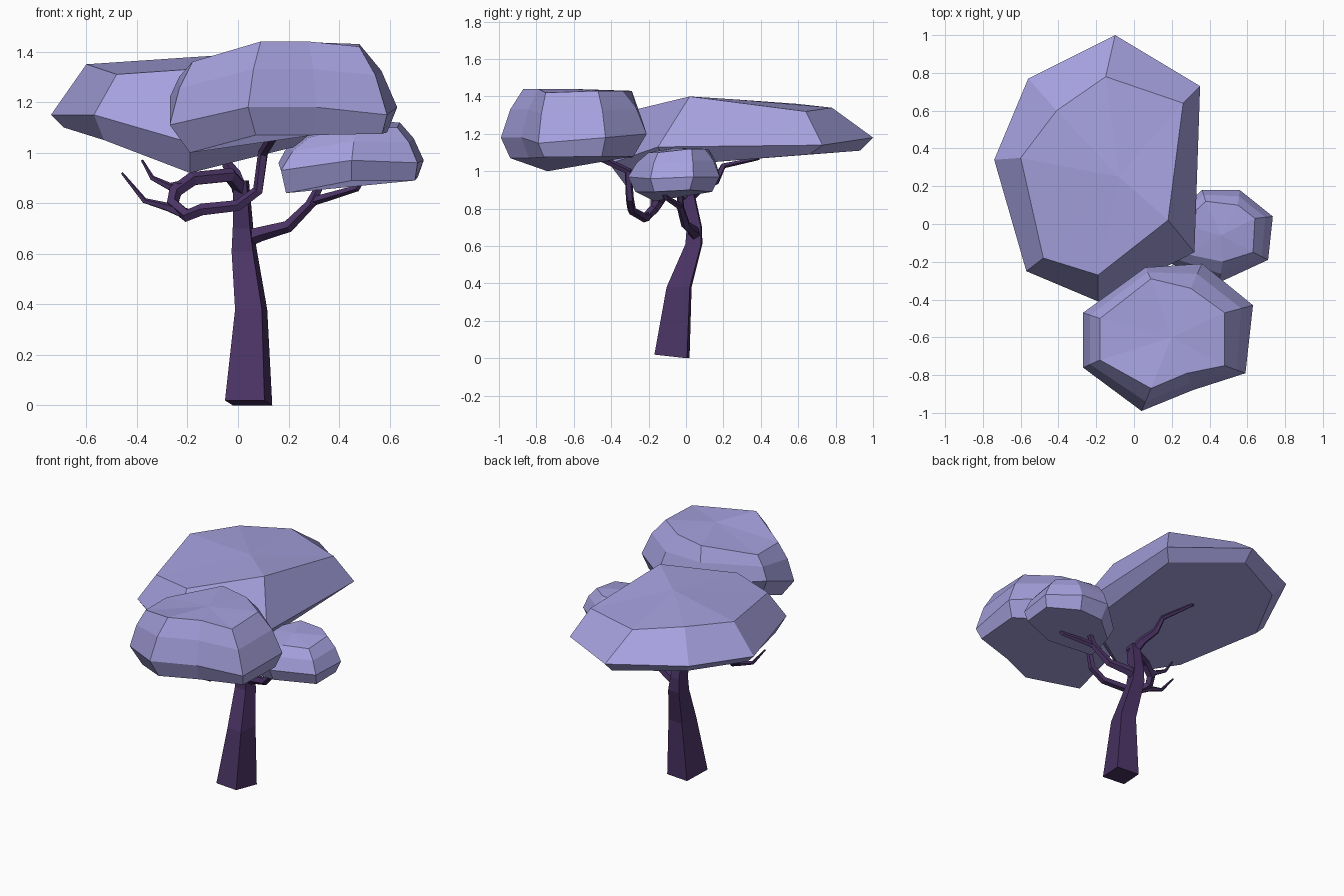
import bpy, bmesh, math
from mathutils import Vector


def material(name, color):
    m = bpy.data.materials.new(name)
    m.diffuse_color = (*color, 1)
    return m


LEAF = material("lavender_leaves", (0.38, 0.355, 0.73))
BARK = material("purple_bark", (0.07, 0.034, 0.13))


def loft(name, rings, mat, crown=None):
    """Skin equal-length rings of points and cap both ends (top may fan to a crown point)."""
    bm = bmesh.new()
    vs = [[bm.verts.new(p) for p in r] for r in rings]
    n = len(vs[0])
    for a, b in zip(vs, vs[1:]):
        for i in range(n):
            j = (i + 1) % n
            bm.faces.new((a[i], a[j], b[j], b[i]))
    bm.faces.new(vs[0][::-1])
    top = bm.faces.new(vs[-1])
    if crown:
        center = bmesh.ops.poke(bm, faces=[top])["verts"][0]
        center.co = crown
    bmesh.ops.recalc_face_normals(bm, faces=bm.faces)
    me = bpy.data.meshes.new(name)
    bm.to_mesh(me)
    bm.free()
    me.materials.append(mat)
    ob = bpy.data.objects.new(name, me)
    bpy.context.collection.objects.link(ob)
    return ob


def canopy(name, bottom, rim, top, crown, bulge=True):
    """Leaf cloud: flat underside, wide rim, optional rounded shoulder, low crown."""
    rings = [[Vector(p) for p in r] for r in (bottom, rim, top)]
    if bulge:
        shoulder = []
        for r, t in zip(rings[1], rings[2]):
            p = r.lerp(t, 0.42)
            p.z = r.z + (t.z - r.z) * 0.58
            shoulder.append(p)
        rings.insert(2, shoulder)
    loft(name, rings, LEAF, crown)


def branch(name, path, r0, r1, sides=5):
    """Tapered tube along a path, frame carried without twist."""
    pts = [Vector(p) for p in path]
    last = len(pts) - 1
    rings, side, old = [], None, None
    for i, p in enumerate(pts):
        t = Vector((0, 0, 0))
        if i > 0:
            t += (p - pts[i - 1]).normalized()
        if i < last:
            t += (pts[i + 1] - p).normalized()
        t.normalize()
        if side is None:
            side = t.orthogonal().normalized()
        else:
            side = old.rotation_difference(t) @ side
        old = t
        up = t.cross(side)
        r = r0 + (r1 - r0) * i / last
        rings.append([p + r * (math.cos(a) * side + math.sin(a) * up)
                      for a in (math.tau * k / sides for k in range(sides))])
    loft(name, rings, BARK)


# Four-sided leaning trunk: centre x, y, z, half width, half depth, base tilt
trunk = []
for cx, cy, z, hx, hy, tilt in ((0.042, -0.075, 0.01, 0.078, 0.087, 0.11),
                                (0.052, -0.037, 0.38, 0.053, 0.062, 0),
                                (0.025, 0.042, 0.61, 0.042, 0.042, 0),
                                (0.02, 0.045, 0.70, 0.034, 0.038, 0),
                                (0.012, 0.005, 0.89, 0.026, 0.036, 0)):
    trunk.append([(cx + sx * hx + sy * 0.2 * hx, cy + sy * hy - sx * 0.08 * hy,
                   z - tilt * sy * hy)
                  for sx, sy in ((-1, -1), (1, -1), (1, 1), (-1, 1))])
loft("trunk", trunk, BARK)

# Branch to the back canopy
branch("back_branch", [(0.01, 0.0, 0.85), (-0.01, 0.07, 0.91), (-0.04, 0.16, 0.95),
                       (-0.06, 0.20, 1.03), (-0.14, 0.39, 1.07)], 0.033, 0.01)
# Branch curling left, then forward and up to the front canopy
branch("curled_branch", [(0.02, 0.01, 0.85), (-0.03, -0.05, 0.91), (-0.18, -0.11, 0.895),
                         (-0.25, -0.14, 0.845), (-0.26, -0.17, 0.80), (-0.20, -0.22, 0.75),
                         (-0.14, -0.26, 0.775), (0.0, -0.29, 0.79), (0.08, -0.30, 0.85),
                         (0.10, -0.31, 1.0), (0.15, -0.48, 1.08)], 0.032, 0.02)
# Twigs on the left
branch("lower_twig", [(-0.20, -0.21, 0.755), (-0.28, -0.18, 0.785), (-0.37, -0.18, 0.81),
                      (-0.46, -0.18, 0.92)], 0.024, 0.005)
branch("upper_twig", [(-0.22, -0.13, 0.87), (-0.27, -0.12, 0.865), (-0.34, -0.11, 0.90),
                      (-0.38, -0.09, 0.97)], 0.022, 0.005)
# Right branch and its fork to the small canopy
branch("right_branch", [(0.03, 0.05, 0.66), (0.09, 0.04, 0.68), (0.20, 0.0, 0.71),
                        (0.30, -0.03, 0.81), (0.47, -0.11, 0.86), (0.51, -0.13, 0.92)],
       0.036, 0.009)
branch("right_fork", [(0.29, -0.03, 0.80), (0.32, -0.03, 0.86), (0.34, -0.03, 0.93)],
       0.022, 0.012)

# Large back canopy
canopy("back_canopy",
       [(-0.69, 0.33, 1.10), (-0.53, -0.19, 1.05), (-0.19, -0.32, 0.92), (0.25, -0.10, 1.03),
        (0.28, 0.66, 1.09), (-0.10, 0.93, 1.11), (-0.50, 0.71, 1.13)],
       [(-0.74, 0.34, 1.15), (-0.57, -0.25, 1.15), (-0.19, -0.41, 1.04), (0.32, -0.15, 1.13),
        (0.35, 0.73, 1.14), (-0.10, 1.0, 1.18), (-0.56, 0.77, 1.20)],
       [(-0.60, 0.35, 1.35), (-0.48, -0.18, 1.31), (-0.19, -0.27, 1.33), (0.18, 0.02, 1.40),
        (0.26, 0.64, 1.32), (-0.15, 0.78, 1.34), (-0.41, 0.60, 1.36)],
       (-0.08, 0.25, 1.385), bulge=False)
# Front canopy
canopy("front_canopy",
       [(-0.21, -0.50, 1.10), (-0.19, -0.74, 1.0), (0.07, -0.94, 1.07), (0.30, -0.84, 1.07),
        (0.57, -0.76, 1.075), (0.59, -0.45, 1.08), (0.33, -0.28, 1.08), (0.07, -0.29, 1.07)],
       [(-0.27, -0.47, 1.22), (-0.27, -0.76, 1.11), (0.04, -0.99, 1.18), (0.31, -0.88, 1.18),
        (0.59, -0.79, 1.15), (0.63, -0.43, 1.18), (0.36, -0.21, 1.20), (0.06, -0.23, 1.20)],
       [(-0.18, -0.50, 1.36), (-0.18, -0.72, 1.36), (0.09, -0.87, 1.44), (0.28, -0.79, 1.44),
        (0.48, -0.75, 1.42), (0.48, -0.47, 1.43), (0.30, -0.34, 1.43), (0.09, -0.29, 1.43)],
       (0.20, -0.60, 1.44))
# Small right canopy
canopy("small_canopy",
       [(0.21, 0.0, 0.87), (0.19, -0.17, 0.84), (0.45, -0.27, 0.89), (0.70, -0.17, 0.89),
        (0.71, 0.02, 0.90), (0.54, 0.14, 0.89), (0.37, 0.13, 0.89)],
       [(0.16, 0.0, 0.96), (0.17, -0.20, 0.93), (0.45, -0.31, 0.97), (0.71, -0.19, 0.96),
        (0.735, 0.04, 0.97), (0.56, 0.18, 0.97), (0.36, 0.18, 0.98)],
       [(0.25, 0.0, 1.08), (0.28, -0.16, 1.06), (0.47, -0.20, 1.10), (0.63, -0.15, 1.10),
        (0.64, 0.03, 1.12), (0.55, 0.10, 1.12), (0.38, 0.12, 1.12)],
       (0.46, -0.06, 1.125))
